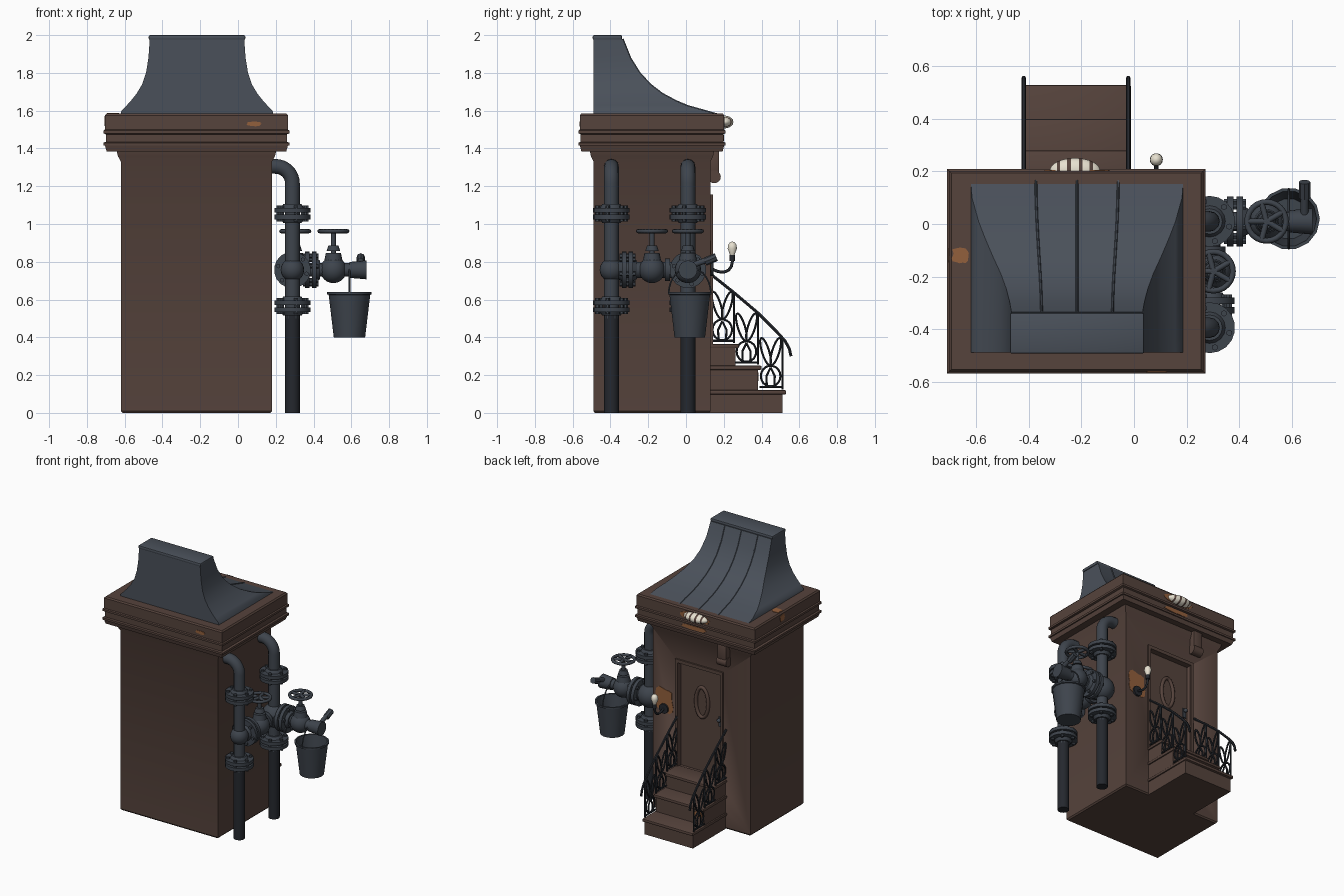
import bpy, bmesh, math, random
from mathutils import Vector, Matrix

random.seed(4)
if "Cube" in bpy.data.objects:
    bpy.data.objects.remove(bpy.data.objects["Cube"])


def material(name, r, g, b):
    m = bpy.data.materials.new(name)
    m.use_nodes = True
    m.diffuse_color = (r, g, b, 1)
    m.node_tree.nodes["Principled BSDF"].inputs["Base Color"].default_value = (r, g, b, 1)
    return m


BROWN = material("brown plaster", .092, .056, .045)
ROOF = material("slate blue", .068, .081, .102)
IRON = material("grey iron", .048, .058, .073)
DARK = material("dark iron", .018, .021, .027)
CREAM = material("cream", .8, .75, .63)
RUST = material("rust orange", .29, .115, .045)


def finish(name, bm, *mats, angle=35):
    bmesh.ops.recalc_face_normals(bm, faces=bm.faces)
    me = bpy.data.meshes.new(name)
    bm.to_mesh(me)
    bm.free()
    for m in mats:
        me.materials.append(m)
    ob = bpy.data.objects.new(name, me)
    bpy.context.collection.objects.link(ob)
    activate(ob)
    bpy.ops.object.shade_smooth_by_angle(angle=math.radians(angle))
    return ob


def activate(ob):
    bpy.ops.object.select_all(action='DESELECT')
    ob.select_set(True)
    bpy.context.view_layer.objects.active = ob


def cone(bm, p, q, r, r2=None, n=16):
    p, q = Vector(p), Vector(q)
    turn = (q - p).to_track_quat('Z', 'Y').to_matrix().to_4x4()
    bmesh.ops.create_cone(bm, cap_ends=True, segments=n, radius1=r, radius2=r if r2 is None else r2,
                          depth=(q - p).length, matrix=Matrix.Translation((p + q) / 2) @ turn)


def rod(name, p, q, r, mat, r2=None, n=16):
    bm = bmesh.new()
    cone(bm, p, q, r, r2, n)
    return finish(name, bm, mat)


def ball(name, c, r, mat):
    bm = bmesh.new()
    bmesh.ops.create_uvsphere(bm, u_segments=20, v_segments=12, radius=r, matrix=Matrix.Translation(c))
    return finish(name, bm, mat)


def box(name, x0, x1, y0, y1, z0, z1, mat, bevel=0):
    bm = bmesh.new()
    bmesh.ops.create_cube(bm, size=1)
    for v in bm.verts:
        v.co = (x1 if v.co.x > 0 else x0, y1 if v.co.y > 0 else y0, z1 if v.co.z > 0 else z0)
    if bevel:
        bmesh.ops.bevel(bm, geom=bm.edges[:], offset=bevel, segments=2, affect='EDGES', profile=.5)
    return finish(name, bm, mat)


def loft(name, rings, mat):
    """Stack of rectangles (z, x0, x1, y0, y1)."""
    bm = bmesh.new()
    loops = [[bm.verts.new(c) for c in ((a, c0, z), (b, c0, z), (b, d, z), (a, d, z))]
             for z, a, b, c0, d in rings]
    for lo, hi in zip(loops, loops[1:]):
        for i in range(4):
            bm.faces.new((lo[i], lo[i - 1], hi[i - 1], hi[i]))
    bm.faces.new(loops[0])
    bm.faces.new(loops[-1])
    return finish(name, bm, mat)


def lathe(name, profile, x, y, mat, n=14):
    bm = bmesh.new()
    vs = [bm.verts.new((x + r, y, z)) for r, z in profile]
    es = [bm.edges.new(e) for e in zip(vs, vs[1:])]
    bmesh.ops.spin(bm, geom=vs + es, cent=(x, y, 0), axis=(0, 0, 1), angle=math.tau, steps=n)
    bmesh.ops.remove_doubles(bm, verts=bm.verts, dist=.0005)
    return finish(name, bm, mat)


def tubes(name, lines, r, mat, res=1):
    """Round wires along (points, closed) lines."""
    cu = bpy.data.curves.new(name, 'CURVE')
    cu.dimensions, cu.bevel_depth, cu.bevel_resolution, cu.use_fill_caps = '3D', r, res, True
    for pts, closed in lines:
        sp = cu.splines.new('POLY')
        sp.points.add(len(pts) - 1)
        for p, co in zip(sp.points, pts):
            p.co = (*co, 1)
        sp.use_cyclic_u = closed
    cu.materials.append(mat)
    ob = bpy.data.objects.new(name, cu)
    bpy.context.collection.objects.link(ob)
    activate(ob)
    bpy.ops.object.convert(target='MESH')
    bpy.ops.object.shade_smooth_by_angle(angle=math.radians(50))


def flange(name, c, axis, r=.097):
    """Pair of bolted discs."""
    bm, c, a = bmesh.new(), Vector(c), Vector(axis)
    u = a.orthogonal().normalized()
    v = a.cross(u)
    for s in (-1, 1):
        cone(bm, c + a * .006 * s, c + a * .03 * s, r, n=18)
        cone(bm, c + a * .03 * s, c + a * .05 * s, r * .62, r * .5)
    for k in range(6):
        t = math.tau * k / 6
        o = c + (u * math.cos(t) + v * math.sin(t)) * r * .8
        cone(bm, o - a * .042, o + a * .042, .012, n=6)
    finish(name, bm, IRON)


def valve(name, c):
    """Ball valve with stem and hand wheel."""
    c, up = Vector(c), Vector((0, 0, 1))
    ball(name + "_body", c, .07, IRON)
    bm = bmesh.new()
    cone(bm, c + up * .05, c + up * .09, .048, .04)
    cone(bm, c + up * .1, c + up * .13, .036, .026)
    cone(bm, c + up * .05, c + up * .215, .013)
    finish(name + "_stem", bm, IRON)
    hub = c + up * .205
    ring = [hub + Vector((math.cos(t), math.sin(t), 0)) * .074 for t in
            (math.tau * k / 24 for k in range(24))]
    tubes(name + "_wheel", [(ring, True)] + [([hub, ring[k]], False) for k in range(2, 24, 5)], .011, IRON, 2)


def patch(name, c, u, v, w, h):
    """Thin ragged worn plate."""
    bm, u, v = bmesh.new(), Vector(u), Vector(v)
    n = u.cross(v)
    pts = []
    for k in range(18):
        t = math.tau * k / 18
        f = random.uniform(.85, 1.1) / max(abs(math.cos(t)), abs(math.sin(t))) ** .7
        pts.append(bm.verts.new(Vector(c) + u * math.cos(t) * f * w / 2 + v * math.sin(t) * f * h / 2 - n * .002))
    face = bm.faces.new(pts)
    out = bmesh.ops.extrude_face_region(bm, geom=[face])
    bmesh.ops.translate(bm, vec=n * .005, verts=[g for g in out["geom"] if isinstance(g, bmesh.types.BMVert)])
    finish(name, bm, RUST)


# Tower body and moulded cornice, with a recessed doorway
steps = [(0, -.008), (.01, 0), (1.33, 0), (1.36, .015), (1.385, .02), (1.385, .07), (1.415, .078), (1.415, .086),
         (1.43, .086), (1.435, .074), (1.475, .074), (1.48, .086), (1.495, .086), (1.5, .078), (1.575, .078), (1.585, .07)]
tower = loft("tower_body", [(z, -.62 - 1.08 * m, .18 + 1.08 * m, -.49 - .92 * m, .13 + .92 * m)
                            for z, m in steps], BROWN)
cutter = box("door_cutter", -.38, -.03, .1, .3, .36, 1.13, BROWN)
cutter.hide_render = True
cut = tower.modifiers.new("doorway", 'BOOLEAN')
cut.operation, cut.object = 'DIFFERENCE', cutter
activate(tower)
bpy.ops.object.modifier_apply(modifier="doorway")
bpy.data.objects.remove(cutter)

# Door trim, oval window and handle
box("door_trim_top", -.4, -.01, .125, .142, 1.13, 1.155, BROWN)
for name, x in (("left", -.03), ("right", -.4)):
    box("door_trim_" + name, x, x + .02, .125, .142, .36, 1.13, BROWN)
oval = [(-.205 + .05 * math.cos(t), .104, .87 + .11 * math.sin(t)) for t in
        (math.tau * k / 28 for k in range(28))]
tubes("door_oval_frame", [(oval, True)], .013, BROWN, 2)
box("door_lock", -.365, -.34, .1, .108, .73, .8, IRON)
ball("door_knob", (-.352, .12, .78), .014, IRON)

# Scroll bracket under the cornice
box("bracket", -.45, -.38, .12, .175, 1.25, 1.39, BROWN, .005)
rod("bracket_scroll", (-.455, .15, 1.25), (-.375, .15, 1.25), .034, BROWN)

# Flared roof, cap and seams
levels = [(1.58, .405, .17), (1.6, .4, .1), (1.625, .375, .01), (1.65, .352, -.05), (1.69, .32, -.125),
          (1.74, .29, -.19), (1.8, .27, -.245), (1.88, .257, -.295), (1.98, .25, -.335)]
CX = -.217
loft("roof", [(z, CX - w, CX + w, -.49, y) for z, w, y in levels], ROOF)
box("roof_cap", CX - .256, CX + .256, -.494, -.338, 1.975, 2, ROOF, .008)
seams = [([(CX + k * (.1 + .14 * w), y, z) for z, w, y in levels], False) for k in (-1, 0, 1)]
tubes("roof_seams", seams, .005, ROOF)

# Entrance steps
for i, (edge, top) in enumerate(((.53, .12), (.4, .25), (.28, .365))):
    box(f"step_{i}", -.415, -.02, .12, edge - .018, 0, top - .02, BROWN)
    box(f"tread_{i}", -.425, -.012, .12, edge, top - .022, top, BROWN, .006)

# Wrought iron railings
def ellipse(x, y, z, a, b, tilt):
    pts = []
    for k in range(18):
        t = math.tau * k / 18
        p, q = a * math.cos(t), b * math.sin(t)
        pts.append((x, y + p * math.cos(tilt) + q * math.sin(tilt), z - p * math.sin(tilt) + q * math.cos(tilt)))
    return pts, True

for side, x in (("left", -.022), ("right", -.42)):
    path = [(.13, .735), (.25, .64), (.38, .53), (.48, .43), (.525, .38), (.547, .34), (.556, .3)]
    tubes(f"handrail_{side}", [([(x, y, z) for y, z in path], False)], .009, DARK)
    bars = []
    for y, low, high in ((.192, .37, .68), (.32, .255, .57), (.448, .125, .45)):
        post = y + .062
        bars += [([(x, post, low), (x, post, high - .05)], False), ([(x, y - .06, low + .012), (x, post, low + .012)], False)]
        bars += [ellipse(x, y, low + .07, .052, .055, 0)]
        for s in (-1, 1):
            bars += [ellipse(x, y + s * .027, low + .2, .019, .075, s * .3),
                     ([(x, y, low + .115), (x, y + s * .022, low + .07), (x, y + s * .02, low + .015)], False)]
    tubes(f"railing_{side}", bars, .0065, DARK)

# Two wall pipes with elbows and bolted flanges
PX = .288
for name, y in (("rear", .01), ("front", -.395)):
    bend = [(PX - .09 + .09 * math.sin(t), y, 1.215 + .09 * math.cos(t)) for t in
            (math.pi / 2 * k / 8 for k in range(9))]
    tubes(f"pipe_{name}", [([(.15, y, 1.305)] + bend + [(PX, y, .5)], False)], .039, IRON, 4)
    rod(f"pipe_foot_{name}", (PX, y, 0), (PX, y, .53), .039, DARK)
    for z in (1.055, .565):
        flange(f"pipe_flange_{name}_{z}", (PX, y, z), (0, 0, 1))

# Cross pipe, valves and spout
Z = .757
rod("cross_pipe", (PX, -.4, Z), (PX, 0, Z), .042, IRON)
ball("pipe_tee_front", (PX, -.395, Z), .062, IRON)
ball("pipe_tee_rear", (PX, .01, Z), .085, IRON)
flange("cross_flange", (PX, -.31, Z), (0, 1, 0))
rod("cross_collar", (PX, -.11, Z), (PX, -.085, Z), .06, IRON)
valve("cross_valve", (PX + .015, -.18, Z))
rod("spout_pipe", (PX, .01, Z), (.6, .01, Z), .036, IRON)
flange("spout_flange", (.385, .01, Z), (1, 0, 0))
valve("spout_valve", (.505, .01, Z))
rod("spout_nozzle", (.59, .01, Z), (.68, .01, Z), .042, IRON, .05)
rod("spout_lever", (.65, .03, .78), (.65, .125, .815), .015, IRON)
rod("spout_lever_grip", (.65, .1, .8), (.65, .16, .825), .022, IRON, n=8)

# Hanging bucket
lathe("bucket", [(0, .4), (.083, .4), (.11, .625), (.118, .628), (.118, .64), (.106, .64), (.078, .42), (0, .42)],
      .59, .02, IRON)
bail = [(.59, .02 + .112 * math.cos(t), .63 + .14 * math.sin(t)) for t in (math.pi * k / 14 for k in range(15))]
tubes("bucket_handle", [(bail, False)], .005, IRON)

# Wall lamp
rod("lamp_plate", (.085, .12, .76), (.085, .145, .76), .036, DARK)
arm = [(.14, .76), (.17, .748), (.2, .745), (.225, .755), (.24, .775), (.245, .8), (.245, .825)]
tubes("lamp_arm", [([(.085, y, z) for y, z in arm], False)], .008, DARK, 2)
rod("lamp_socket", (.085, .245, .805), (.085, .245, .835), .014, DARK)
lathe("lamp_bulb", [(0, .83), (.012, .835), (.025, .87), (.023, .89), (.012, .903), (0, .907)], .085, .245, CREAM)

# Striped shell ornament
bm = bmesh.new()
bmesh.ops.create_uvsphere(bm, u_segments=18, v_segments=20, radius=1, matrix=Matrix.Rotation(math.pi / 2, 4, 'Y'))
for f in bm.faces:
    f.material_index = int((f.calc_center_median().x + 1) * 7) % 3 == 2
bmesh.ops.transform(bm, verts=bm.verts, matrix=Matrix.Translation((-.225, .203, 1.54)) @ Matrix.Diagonal((.096, .048, .034, 1)))
finish("shell_ornament", bm, CREAM, BROWN)

# Worn patches
X, Y, UP = (1, 0, 0), (0, 1, 0), (0, 0, 1)
BACK = (-1, 0, 0)
patch("wear_wall", (.085, .13, .82), BACK, UP, .14, .18)
patch("wear_shell", (-.215, .2018, 1.538), BACK, UP, .24, .055)
patch("wear_cornice_back", (-.2, .1975, 1.455), BACK, UP, .2, .03)
patch("wear_cornice_front", (.085, -.5618, 1.53), X, UP, .075, .025)
patch("wear_cornice_top", (-.66, -.12, 1.585), X, Y, .065, .055)
patch("wear_cornice_side", (-.7042, -.12, 1.545), (0, -1, 0), UP, .055, .05)
patch("wear_step", (-.37, .382, .19), BACK, UP, .06, .045)
